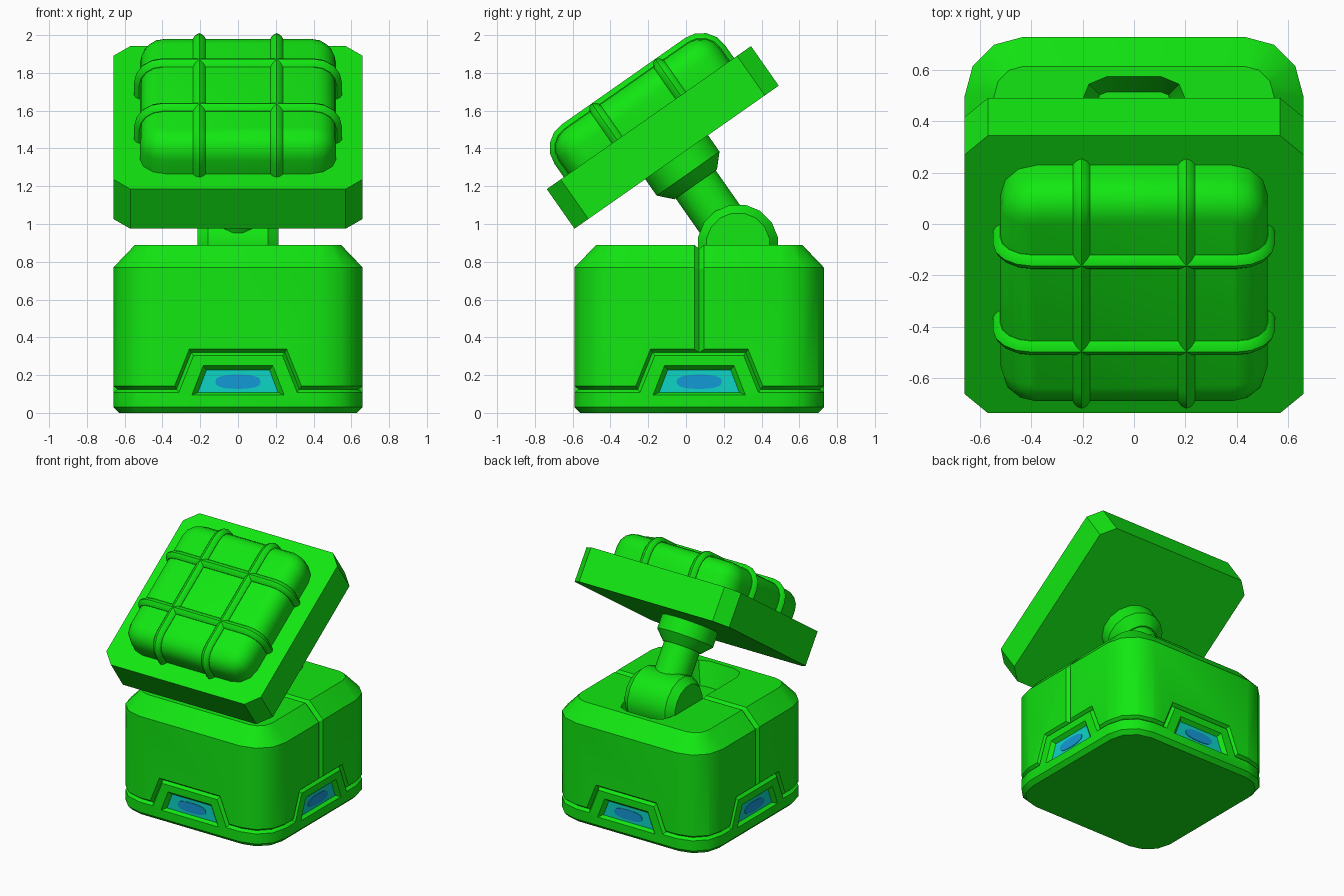
import bpy, bmesh, math
from mathutils import Matrix, Vector

if "Cube" in bpy.data.objects:
    bpy.data.objects.remove(bpy.data.objects["Cube"])


def material(name, rgb):
    m = bpy.data.materials.new(name)
    m.diffuse_color = (*rgb, 1)
    m.use_nodes = True
    m.node_tree.nodes["Principled BSDF"].inputs["Base Color"].default_value = m.diffuse_color
    return m


GREEN = material("bright green", (0.006, 0.80, 0.006))
CYAN = material("window cyan", (0.004, 0.66, 0.56))
BLUE = material("window blue", (0.007, 0.32, 0.68))


def loft(name, rings, mat=GREEN, m=Matrix(), cyclic=False, smooth=None):
    """Skin a list of equal closed rings; caps the ends unless cyclic."""
    bm = bmesh.new()
    vs = [[bm.verts.new(m @ Vector(p)) for p in r] for r in rings]
    n, k = len(rings), len(rings[0])
    for i in range(n if cyclic else n - 1):
        a, b = vs[i], vs[(i + 1) % n]
        for j in range(k):
            bm.faces.new((a[j], a[(j + 1) % k], b[(j + 1) % k], b[j]))
    if not cyclic:
        bm.faces.new(vs[0])
        bm.faces.new(vs[-1])
    bmesh.ops.recalc_face_normals(bm, faces=bm.faces)
    me = bpy.data.meshes.new(name)
    bm.to_mesh(me)
    bm.free()
    me.materials.append(mat)
    ob = bpy.data.objects.new(name, me)
    bpy.context.collection.objects.link(ob)
    if smooth:
        shade(ob, smooth)
    return ob


def shade(ob, deg):
    bpy.ops.object.select_all(action='DESELECT')
    ob.select_set(True)
    bpy.context.view_layer.objects.active = ob
    bpy.ops.object.shade_smooth_by_angle(angle=math.radians(deg))


def rrect(hx, hy, r, inset, z, seg=3):
    """Rounded rectangle ring, moved inward by inset."""
    pts = []
    for c, (sx, sy) in enumerate([(1, 1), (-1, 1), (-1, -1), (1, -1)]):
        for i in range(seg + 1):
            a = math.pi / 2 * (c + i / seg)
            pts.append((sx * (hx - r) + (r - inset) * math.cos(a),
                        sy * (hy - r) + (r - inset) * math.sin(a), z))
    return pts


def circle(r, z, n=16):
    return [(r * math.cos(2 * math.pi * (i + .5) / n), r * math.sin(2 * math.pi * (i + .5) / n), z)
            for i in range(n)]


def turn(k):
    return Matrix.Rotation(k * math.pi / 2, 4, 'Z')


H, R = 0.66, 0.23
BASE = Matrix.Translation((0, 0.07, 0))

# Base body
body = loft("base_body", [rrect(H, H, R, i, z) for z, i in
                          [(0, .03), (.03, 0), (.77, 0), (.89, .115)]], m=BASE)
cutters = []

# Groove running round the base and arching over each window
W, D, OUT = 0.017, 0.022, 0.01
levels = [(W * (1 + OUT / D), -OUT), (0, D), (-W * (1 + OUT / D), -OUT)]
path = [(-.43, .125), (-.325, .125), (-.247, .32), (.247, .32), (.325, .125), (.43, .125)]
rings = []
for k in range(4):
    for i, p in enumerate(path):
        p = Vector(p)
        a = (p - Vector(path[i - 1])).normalized() if i else Vector((1, 0))
        b = (Vector(path[i + 1]) - p).normalized() if i < 5 else Vector((1, 0))
        na, nb = Vector((-a.y, a.x)), Vector((-b.y, b.x))
        miter = (na + nb) / (1 + na.dot(nb))
        ring = []
        for w, inset in levels:
            q = p + miter * w
            ring.append(turn(k) @ Vector((q.x, -(H - inset), q.y)))
        rings.append(ring)
    for deg in (-60, -30):
        c, s = math.cos(math.radians(deg)), math.sin(math.radians(deg))
        rings.append([turn(k) @ Vector((H - R + (R - i) * c, R - H + (R - i) * s, .125 + w))
                      for w, i in levels])
cutters.append(loft("arch_groove_cutter", rings, m=BASE, cyclic=True))

# Seam on the left and right sides, up and over to the top slot
for sx in (1, -1):
    seam = [(H, .32, 1, 0), (H, .77, 1, .41), (.545, .89, .41, 1), (.1, .89, 0, 1)]
    rings = [[(sx * (x - i * dx), w * 1.5, z - i * dz) for w, i in levels]
             for x, z, dx, dz in seam]
    cutters.append(loft("seam_cutter", rings, m=BASE))

# Slot in the top
cutters.append(loft("slot_cutter", [rrect(.205, .505, .1, i, z, 2) for z, i in
                                    [(.72, .06), (.89, 0), (.91, 0)]], m=BASE))


# Window recesses, window plates and their dark centres
def trapezoid(low, high, z0, z1, y):
    return [(-low, y, z0), (low, y, z0), (high, y, z1), (-high, y, z1)]


for k, side in enumerate(("front", "right", "back", "left")):
    m = BASE @ turn(k)
    cutters.append(loft("window_cutter", [
        trapezoid(.256, .191, .089, .258, -H - .01),
        trapezoid(.21, .165, .11, .225, -H + .03)], m=m))
    loft(side + "_window", [trapezoid(.212, .167, .108, .227, y)
                            for y in (-H + .027, -H + .034)], CYAN, m)
    oval = []
    for i in range(20):
        a = 2 * math.pi * i / 20
        c, s = math.cos(a), math.sin(a)
        oval.append((.12 * math.copysign(abs(c) ** .8, c), .165 + .038 * math.copysign(abs(s) ** .8, s)))
    loft(side + "_window_centre", [[(x, y, z) for x, z in oval]
                                   for y in (-H + .023, -H + .028)], BLUE, m)

# Cut the body
bpy.context.view_layer.objects.active = body
for c in cutters:
    c.hide_render = True
    mod = body.modifiers.new("cut", 'BOOLEAN')
    mod.operation = 'DIFFERENCE'
    mod.solver = 'EXACT'
    mod.object = c
    bpy.ops.object.modifier_apply(modifier=mod.name)
for c in cutters:
    bpy.data.objects.remove(c)
shade(body, 32)

# Hinge and tilted neck
PIVOT = Matrix.Translation((0, .275, .89))
loft("hinge", [circle(r, x) for x, r in
               [(-.215, .17), (-.16, .215), (.16, .215), (.215, .17)]],
     m=PIVOT @ Matrix.Rotation(math.pi / 2, 4, 'Y'), smooth=32)
HEAD = PIVOT @ Matrix.Rotation(math.radians(35), 4, 'X')
loft("neck", [circle(.132, 0), circle(.132, .45)], m=HEAD, smooth=32)
loft("neck_collar", [circle(r, z) for z, r in [(.39, .14), (.46, .207), (.575, .207)]],
     m=HEAD, smooth=32)

# Head slab with clipped corners
loft("head_slab", [rrect(H, H, .09, 0, z, 1) for z in (.566, .822)], m=HEAD)

# Rounded pad on the slab
PAD = HEAD @ Matrix.Translation((0, 0, .822))
C, T, E = 0.52, 0.205, 0.12
arc = [math.pi / 2 * i / 4 for i in range(5)]
loft("pad", [rrect(C, C, .14, 0, -.01)] +
     [rrect(C, C, .14, E * (1 - math.cos(a)), T - E + E * math.sin(a)) for a in arc],
     m=PAD, smooth=35)

# Crossing ribs over the pad
section = [(-.033, -.02), (-.033, .003), (-.02, .02), (0, .03), (.02, .02), (.033, .003), (.033, -.02)]
half = [(C, -.005, 1, 0)] + [(C - E + E * math.cos(a), T - E + E * math.sin(a),
                              math.cos(a), math.sin(a)) for a in arc]
outline = half + [(-x, z, -dx, dz) for x, z, dx, dz in reversed(half)]
for k, name in enumerate(("cross_rib", "long_rib")):
    for off in (-.205, .205):
        loft(name, [[(x + d * dx, off + w, z + d * dz) for w, d in section]
                    for x, z, dx, dz in outline], m=PAD @ turn(k), smooth=30)
